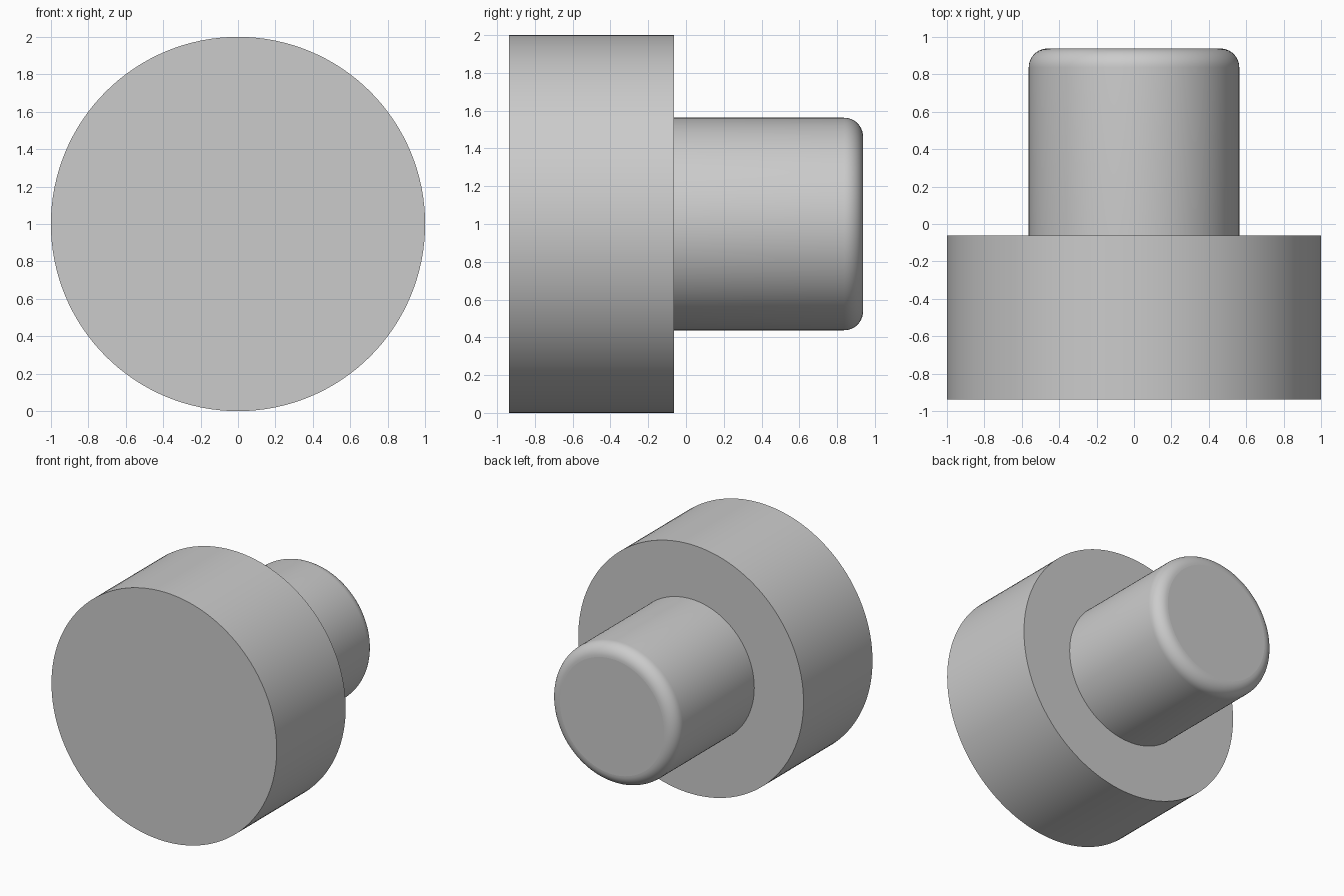
import bpy
import bmesh
from math import pi, radians
from mathutils import Matrix

cube = bpy.data.objects.get("Cube")
if cube:
    bpy.data.objects.remove(cube, do_unlink=True)

AXIS_HEIGHT = 1.0
SIDES = 128

# Single plain grey
grey = bpy.data.materials.new("plain_grey")
grey.use_nodes = True
colour = (0.6, 0.6, 0.6, 1)
grey.diffuse_color = colour
grey.node_tree.nodes["Principled BSDF"].inputs["Base Color"].default_value = colour


def turned_part(name, radius, y_front, y_back, fillet=0):
    """Cylinder along y, with an optional rounded back rim."""
    length = y_back - y_front
    bm = bmesh.new()
    bmesh.ops.create_cone(bm, cap_ends=True, segments=SIDES, radius1=radius,
                          radius2=radius, depth=length)
    if fillet:
        rim = [e for e in bm.edges if all(v.co.z > 0 for v in e.verts)]
        bmesh.ops.bevel(bm, geom=rim, offset=fillet, segments=10,
                        profile=0.5, affect='EDGES')
    place = (Matrix.Translation((0, (y_front + y_back) / 2, AXIS_HEIGHT))
             @ Matrix.Rotation(-pi / 2, 4, 'X'))
    bmesh.ops.transform(bm, matrix=place, verts=bm.verts)
    bmesh.ops.recalc_face_normals(bm, faces=bm.faces)
    mesh = bpy.data.meshes.new(name)
    bm.to_mesh(mesh)
    bm.free()
    mesh.materials.append(grey)
    obj = bpy.data.objects.new(name, mesh)
    bpy.context.collection.objects.link(obj)

    # Smooth walls, flat end caps
    bpy.ops.object.select_all(action='DESELECT')
    obj.select_set(True)
    bpy.context.view_layer.objects.active = obj
    bpy.ops.object.shade_smooth_by_angle(angle=radians(30))
    for face in mesh.polygons:
        if len(face.vertices) == SIDES:
            face.use_smooth = False
    return obj


# Wide disc at the front, narrow rounded pin behind it
turned_part("head", 1.0, -0.9375, -0.0625)
turned_part("pin", 0.5625, -0.0625, 0.9375, fillet=0.1)
